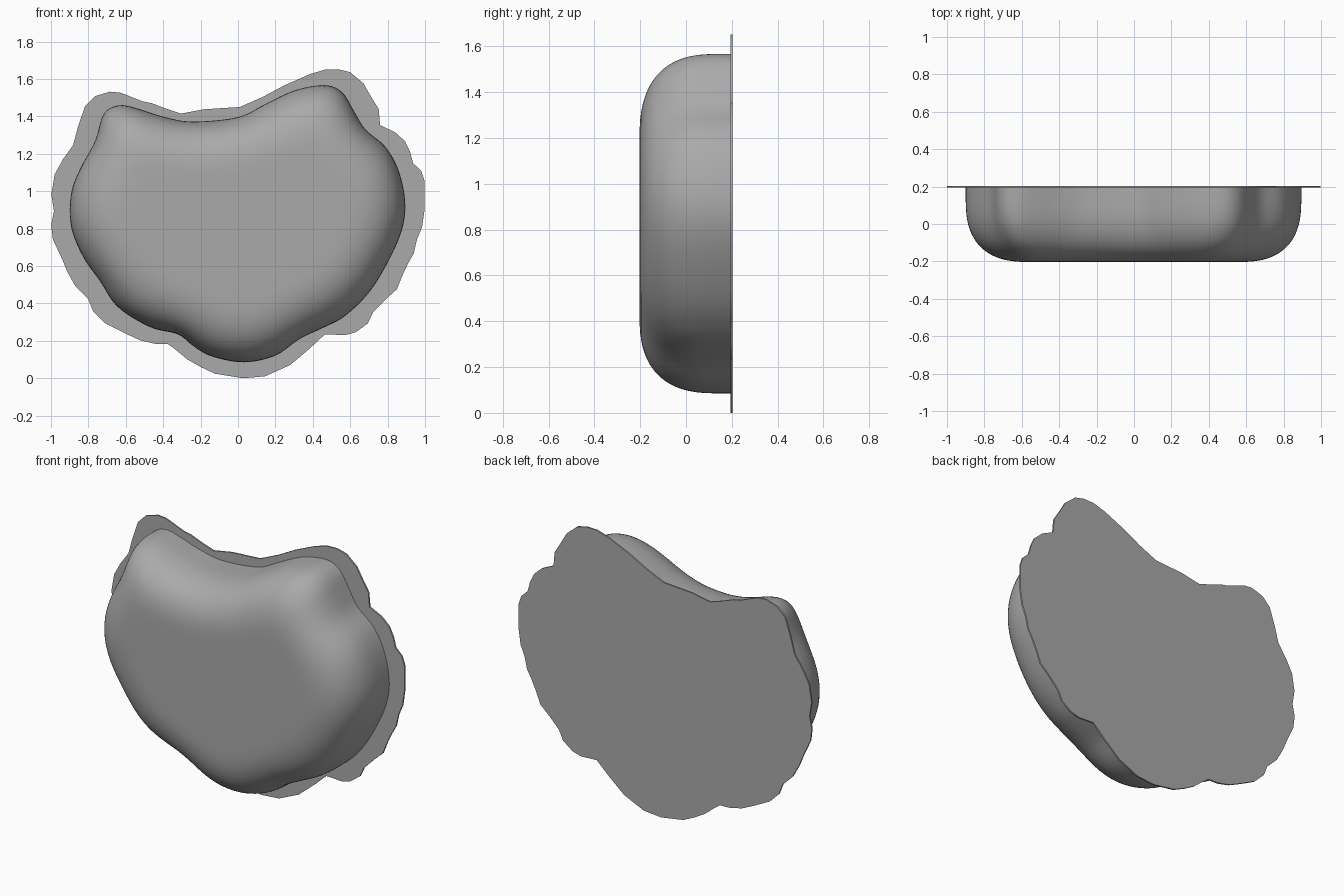
import bpy, bmesh, math
from mathutils import Vector

if "Cube" in bpy.data.objects:
    bpy.data.objects.remove(bpy.data.objects["Cube"])

# Outlines in the x-z plane, clockwise seen from the front
PLATE = [(-.685, 1.532), (-.63, 1.527), (-.58, 1.508), (-.51, 1.48), (-.46, 1.47), (-.39, 1.443),
         (-.305, 1.415), (-.18, 1.438), (.01, 1.45), (.13, 1.503), (.25, 1.567), (.385, 1.626),
         (.465, 1.65), (.535, 1.652), (.6, 1.636), (.67, 1.577), (.71, 1.508), (.752, 1.44),
         (.76, 1.353), (.84, 1.315), (.893, 1.267), (.92, 1.21), (.936, 1.15), (.98, 1.107),
         (.998, 1.053), (.998, .904), (.984, .807), (.957, .743), (.94, .668), (.91, .615),
         (.877, .545), (.85, .476), (.79, .422), (.722, .353), (.695, .294), (.63, .246),
         (.572, .23), (.465, .235), (.385, .16), (.278, .07), (.144, .01), (.027, 0),
         (-.123, .024), (-.2, .06), (-.27, .1), (-.337, .155), (-.374, .182), (-.444, .184),
         (-.524, .203), (-.604, .24), (-.71, .294), (-.775, .358), (-.8, .422), (-.87, .492),
         (-.914, .572), (-.94, .636), (-.99, .743), (-.999, .82), (-.984, .893), (-.998, .984),
         (-.98, 1.09), (-.936, 1.17), (-.882, 1.246), (-.856, 1.342), (-.818, 1.455), (-.765, 1.508)]
BODY = [(-.615, 1.46), (-.524, 1.438), (-.39, 1.396), (-.24, 1.372), (0, 1.396), (.144, 1.465),
        (.305, 1.54), (.465, 1.567), (.556, 1.53), (.615, 1.438), (.68, 1.332), (.786, 1.24),
        (.856, 1.118), (.893, .957), (.882, .813), (.818, .652), (.706, .465), (.572, .332),
        (.45, .267), (.33, .21), (.198, .12), (.027, .085), (-.15, .12), (-.25, .18), (-.32, .235),
        (-.47, .273), (-.642, .38), (-.738, .519), (-.83, .652), (-.893, .813), (-.893, .984),
        (-.845, 1.118), (-.765, 1.267), (-.727, 1.396), (-.685, 1.444)]


def spline(pts, sub):
    """Closed Catmull-Rom curve through the points."""
    p, out = [Vector(q) for q in pts], []
    n = len(p)
    for i in range(n):
        a, b, c, d = p[i - 1], p[i], p[(i + 1) % n], p[(i + 2) % n]
        for k in range(sub):
            t = k / sub
            out.append(.5 * (2 * b + (c - a) * t + (2 * a - 5 * b + 4 * c - d) * t * t
                             + (3 * b - a - 3 * c + d) * t ** 3))
    return out


def resample(p, n):
    """Even spacing along a closed curve."""
    q = p + [p[0]]
    acc = [0]
    for a, b in zip(q, q[1:]):
        acc.append(acc[-1] + (b - a).length)
    out, j = [], 0
    for i in range(n):
        s = acc[-1] * i / n
        while acc[j + 1] < s:
            j += 1
        out.append(q[j].lerp(q[j + 1], (s - acc[j]) / max(acc[j + 1] - acc[j], 1e-9)))
    return out


def inset(p, dist):
    """Shrink a clockwise loop inward in small, smoothed steps."""
    steps = max(1, math.ceil(dist / .006))
    n = len(p)
    for _ in range(steps):
        moved = []
        for i in range(n):
            t = (p[(i + 1) % n] - p[i - 1]).normalized()
            moved.append(p[i] + Vector((t.y, -t.x)) * (dist / steps))
        p = [moved[i] * .5 + (moved[i - 1] + moved[(i + 1) % n]) * .25 for i in range(n)]
        p = resample(p, n)
    return p


def loft(name, rings, mat):
    """Skin a list of (loop, y) rings and cap both ends."""
    bm = bmesh.new()
    vs = [[bm.verts.new((q.x, y, q.y)) for q in loop] for loop, y in rings]
    n = len(vs[0])
    for a, b in zip(vs, vs[1:]):
        for i in range(n):
            bm.faces.new((a[i], a[(i + 1) % n], b[(i + 1) % n], b[i]))
    bm.faces.new(vs[0])
    bm.faces.new(vs[-1])
    bmesh.ops.recalc_face_normals(bm, faces=bm.faces)
    me = bpy.data.meshes.new(name)
    bm.to_mesh(me)
    bm.free()
    ob = bpy.data.objects.new(name, me)
    bpy.context.collection.objects.link(ob)
    me.materials.append(mat)
    bpy.ops.object.select_all(action='DESELECT')
    ob.select_set(True)
    bpy.context.view_layer.objects.active = ob
    bpy.ops.object.shade_smooth_by_angle(angle=math.radians(35))
    return ob


grey = bpy.data.materials.new("mid_grey")
grey.diffuse_color = (.4, .4, .4, 1)
grey.use_nodes = True
grey.node_tree.nodes["Principled BSDF"].inputs["Base Color"].default_value = grey.diffuse_color

# Thin scalloped backing plate
edge = [Vector(q) for q in PLATE]
loft("backing_plate", [(edge, .204), (edge, .194)], grey)

# Puffed body: straight wall, then a squarish roll-over to a flat front
loop = resample(spline(BODY, 8), 180)
rings = [(loop, .198), (loop, .13)]
A, B, N, POW = .31, .333, 20, 2 / 2.6
done = 0
for k in range(1, N + 1):
    t = math.pi / 2 * k / N
    depth = A * (1 - max(math.cos(t), 0) ** POW) if k < N else A
    loop = inset(loop, depth - done)
    done = depth
    rings.append((loop, .13 - B * math.sin(t) ** POW))
loft("puffed_body", rings, grey)
